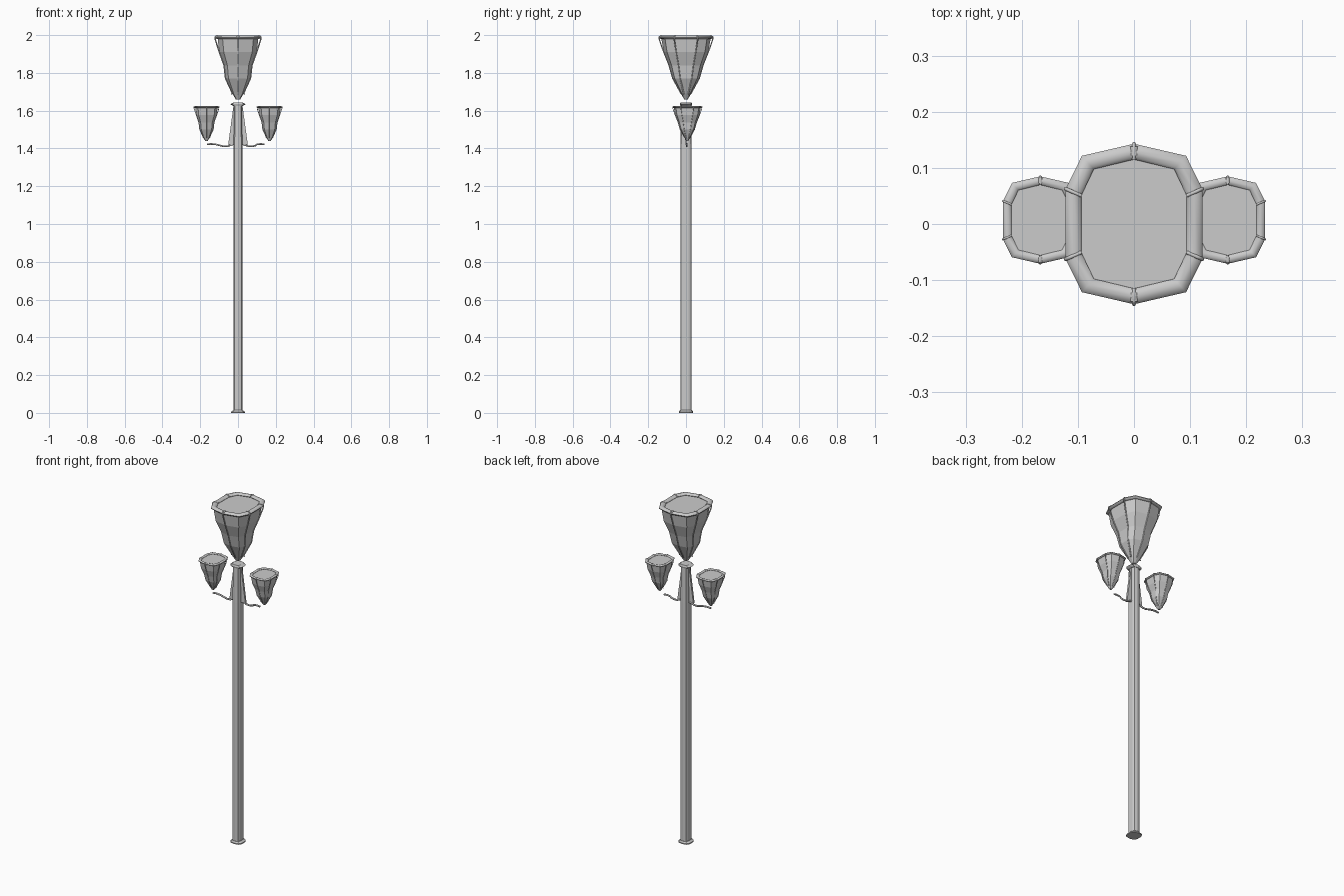
import bpy, bmesh
from mathutils import Vector

if "Cube" in bpy.data.objects:
    bpy.data.objects.remove(bpy.data.objects["Cube"])

# Ten-sided plan shared by lamps and pole, normalised to half-width 1
PLAN = [(0, 1), (.76, .85), (1, .44), (1, -.44), (.76, -.85),
        (0, -1), (-.76, -.85), (-1, -.44), (-1, .44), (-.76, .85)]
# Lamp profile: half-width x, half-width y, z
PROFILE = [(.012, .010, 1.66), (.030, .026, 1.69), (.066, .070, 1.77),
           (.074, .090, 1.84), (.099, .118, 1.91), (.108, .131, 1.985)]


def make(name, bm, loc=(0, 0, 0), scale=1):
    bmesh.ops.recalc_face_normals(bm, faces=bm.faces)
    mesh = bpy.data.meshes.new(name)
    bm.to_mesh(mesh)
    bm.free()
    ob = bpy.data.objects.new(name, mesh)
    bpy.context.collection.objects.link(ob)
    ob.location, ob.scale = loc, (scale,) * 3
    return ob


def loft(name, levels, loc=(0, 0, 0), scale=1):
    bm = bmesh.new()
    rings = [[bm.verts.new((x * a, y * b, z)) for a, b in PLAN] for x, y, z in levels]
    for lo, hi in zip(rings, rings[1:]):
        for i in range(10):
            j = (i + 1) % 10
            bm.faces.new((lo[i], lo[j], hi[j], hi[i]))
    bm.faces.new(rings[0][::-1])
    bm.faces.new(rings[-1])
    return make(name, bm, loc, scale)


def rim(name, loc, scale):
    # rounded hoop swept around the plan
    section = [(0, 1), (.7, .7), (1, 0), (.7, -.7), (0, -1), (-.7, -.7), (-1, 0), (-.7, .7)]
    bm = bmesh.new()
    rings = [[bm.verts.new(((.108 + .014 * u) * a, (.129 + .014 * u) * b, 1.988 + .009 * v))
              for u, v in section] for a, b in PLAN]
    for i in range(10):
        p, q = rings[i], rings[(i + 1) % 10]
        for k in range(8):
            m = (k + 1) % 8
            bm.faces.new((p[k], p[m], q[m], q[k]))
    ob = make(name, bm, loc, scale)
    for f in ob.data.polygons:
        f.use_smooth = True
    ob.data.set_sharp_from_angle(angle=.8)


def tube(name, points, radius, loc=(0, 0, 0), scale=1):
    cu = bpy.data.curves.new(name, 'CURVE')
    cu.dimensions = '3D'
    cu.bevel_depth, cu.bevel_resolution, cu.use_fill_caps = radius, 1, True
    sp = cu.splines.new('POLY')
    sp.points.add(len(points) - 1)
    for p, co in zip(sp.points, points):
        p.co = (*co, 1)
    ob = bpy.data.objects.new(name, cu)
    bpy.context.collection.objects.link(ob)
    ob.location, ob.scale = loc, (scale,) * 3


def lamp(name, loc, scale):
    loft(name + "_shade", PROFILE, loc, scale)
    rim(name + "_rim", loc, scale)
    # ribs run up six seams and hook over the rim
    for n, i in enumerate((0, 2, 3, 5, 7, 8)):
        a, b = PLAN[i]
        path = [(.036 * a, .024 * b, 1.688)]
        path += [(x * a, y * b, z) for x, y, z in PROFILE[1:5]]
        path += [(.120 * a, .141 * b, 1.975), (.122 * a, .143 * b, 1.990),
                 (.112 * a, .133 * b, 1.997), (.094 * a, .115 * b, 1.992)]
        tube(f"{name}_rib_{n}", path, .0035, loc, scale)
    # clasps over the front and back of the rim
    for s in (-1, 1):
        tube(f"{name}_clasp_{s}", [(0, s * .122, 1.990), (0, s * .138, 1.990)], .009, loc, scale)


# Pole with foot and cap
loft("pole", [(.023, .030, 0), (.023, .030, 1.42), (.021, .028, 1.64)])
loft("foot", [(.036, .038, 0), (.036, .038, .006), (.025, .032, .014)])
loft("cap", [(.026, .030, 1.625), (.040, .032, 1.634), (.026, .030, 1.643)])

# Tapered fins and wavy arms on both sides
for side, s in (("left", -1), ("right", 1)):
    bm = bmesh.new()
    quad = [(.015, 1.42), (.052, 1.42), (.022, 1.64), (.015, 1.64)]
    face = bm.faces.new([bm.verts.new((s * x, -.006, z)) for x, z in quad])
    ext = bmesh.ops.extrude_face_region(bm, geom=[face])
    bmesh.ops.translate(bm, vec=Vector((0, .012, 0)),
                        verts=[g for g in ext["geom"] if isinstance(g, bmesh.types.BMVert)])
    make(side + "_fin", bm)
    arm = [(.018, 1.424), (.035, 1.419), (.055, 1.412), (.075, 1.411), (.095, 1.416),
           (.115, 1.421), (.140, 1.424), (.165, 1.422)]
    if s > 0:
        arm = [(x * .85 if x > .1 else x, z) for x, z in arm]
    tube(side + "_arm", [(s * x, 0.004, z) for x, z in arm], .005)

# One large lamp on top, two small ones beside it
lamp("main_lamp", (0, 0, 0), 1)
for side, s in (("left", -1), ("right", 1)):
    lamp(side + "_lamp", (s * .167, .007, 1.44 - 1.66 * .545), .545)
